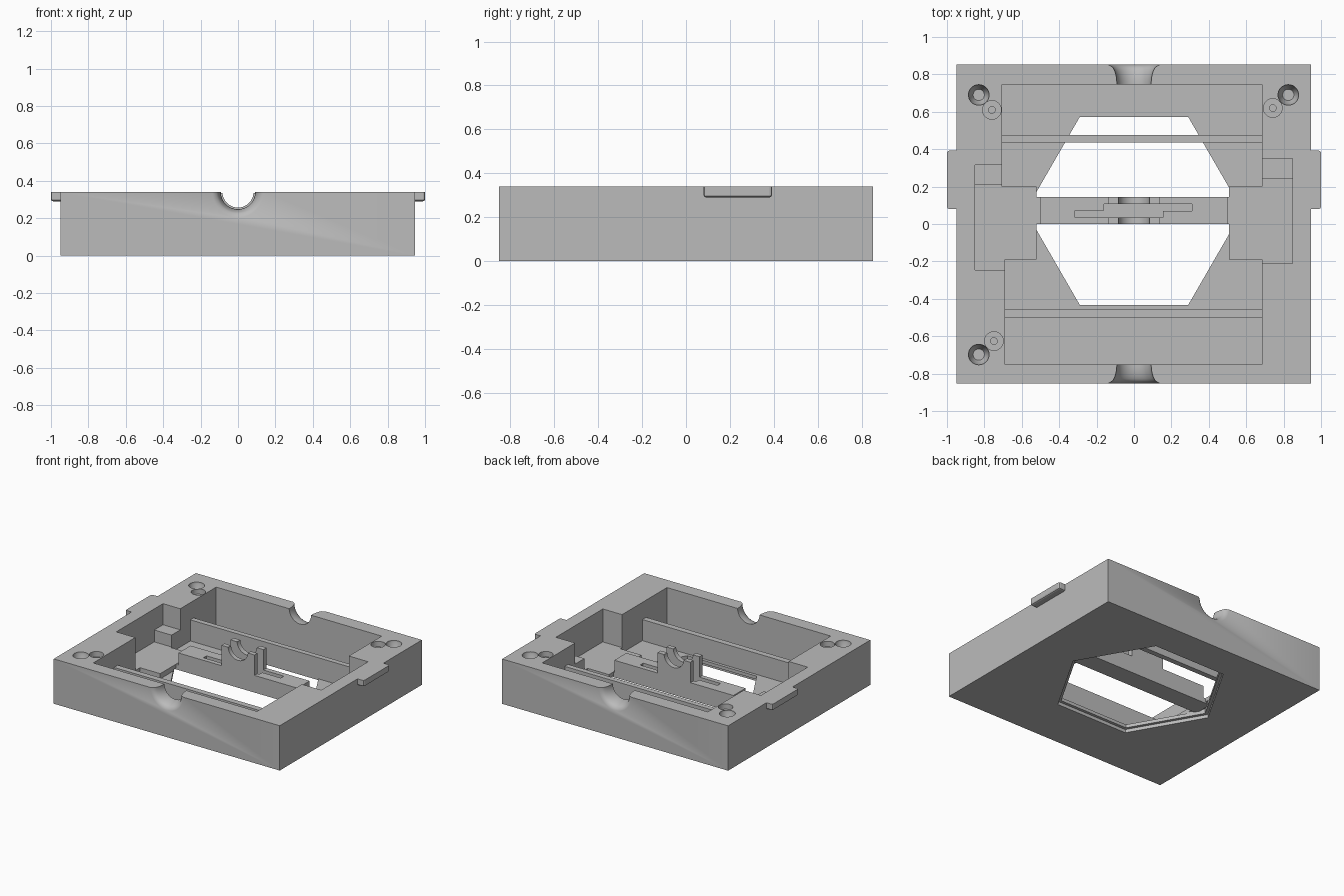
import bpy, bmesh, math
from mathutils import Matrix, Vector

if "Cube" in bpy.data.objects:
    bpy.data.objects.remove(bpy.data.objects["Cube"])

TOP, FLOOR, LEDGE, STEP = 0.34, 0.05, 0.09, 0.18
grey = bpy.data.materials.new("plain grey")
grey.diffuse_color = (0.5, 0.5, 0.5, 1)
grey.use_nodes = True
grey.node_tree.nodes["Principled BSDF"].inputs["Base Color"].default_value = grey.diffuse_color


def finish(bm, name):
    bmesh.ops.recalc_face_normals(bm, faces=bm.faces)
    me = bpy.data.meshes.new(name)
    bm.to_mesh(me)
    bm.free()
    me.materials.append(grey)
    ob = bpy.data.objects.new(name, me)
    bpy.context.collection.objects.link(ob)
    return ob


def box(name, x0, x1, y0, y1, z0, z1):
    bm = bmesh.new()
    m = Matrix.Translation(((x0 + x1) / 2, (y0 + y1) / 2, (z0 + z1) / 2))
    bmesh.ops.create_cube(bm, size=1, matrix=m @ Matrix.Diagonal((x1 - x0, y1 - y0, z1 - z0, 1)))
    return finish(bm, name)


def lathe(name, profile, matrix, n=48, turn=0):
    """Closed solid of revolution from (radius, height) points."""
    bm = bmesh.new()
    rings = []
    for r, h in profile:
        rings.append([bm.verts.new(matrix @ Vector((r * math.cos(turn + 2 * math.pi * i / n),
                                                    r * math.sin(turn + 2 * math.pi * i / n), h)))
                      for i in range(n)])
    for a, b in zip(rings, rings[1:]):
        for i in range(n):
            j = (i + 1) % n
            bm.faces.new((a[i], a[j], b[j], b[i]))
    bm.faces.new(rings[0])
    bm.faces.new(rings[-1])
    return finish(bm, name)


def cut(ob, cutter):
    """Subtract a cutter from a part, then remove the cutter."""
    mod = ob.modifiers.new("cut", 'BOOLEAN')
    mod.operation, mod.solver, mod.object = 'DIFFERENCE', 'EXACT', cutter
    bpy.context.view_layer.objects.active = ob
    bpy.ops.object.modifier_apply(modifier=mod.name)
    bpy.data.objects.remove(cutter)


def smooth(ob):
    bpy.ops.object.select_all(action='DESELECT')
    ob.select_set(True)
    bpy.context.view_layer.objects.active = ob
    bpy.ops.object.shade_smooth_by_angle(angle=math.radians(30))


# Tray body with its stepped pockets
body = box("tray_body", -0.95, 0.947, -0.852, 0.852, 0, TOP)
for x0, x1, y0, y1, z in (
        (-0.705, 0.685, 0.20, 0.745, FLOOR),
        (-0.69, 0.685, -0.75, -0.19, FLOOR),
        (-0.52, 0.507, -0.25, 0.25, FLOOR),
        (-0.85, -0.45, -0.19, 0.21, LEDGE),
        (-0.85, -0.65, -0.245, 0.20, LEDGE),
        (0.45, 0.847, -0.19, 0.20, LEDGE),
        (0.65, 0.847, -0.212, 0.24, LEDGE),
        (-0.85, -0.65, 0.15, 0.315, STEP),
        (0.65, 0.847, 0.15, 0.35, STEP)):
    cut(body, box("cutter", x0, x1, y0, y1, z, 0.5))

# Hexagonal window with a shallow rebate underneath
for r, z in ((0.58, FLOOR + 0.01), (0.605, 0.025)):
    cut(body, lathe("cutter", [(r, -0.1), (r, z)], Matrix.Translation((0, 0.07, 0)), 6))

# Flared half-round notches in the front and back walls
flare = [(0.137, -0.05)]
for i in range(9):
    d = 0.1 * i / 8
    flare.append((0.092 + 0.045 * (1 - math.sqrt(max(0, 1 - (1 - d / 0.1) ** 2))), d))
flare.append((0.092, 0.16))
for side in (-1, 1):
    m = Matrix.Translation((0, side * 0.852, TOP)) @ Matrix.Rotation(side * math.pi / 2, 4, 'X')
    cut(body, lathe("cutter", flare, m, 64, 0.02))

# Countersunk holes and small counterbored holes near three corners
for x, y in ((-0.83, 0.69), (0.825, 0.69), (-0.83, -0.698)):
    cut(body, lathe("cutter", [(0.03, TOP - 0.07), (0.055, TOP - 0.015), (0.055, 0.5)],
                    Matrix.Translation((x, y, 0)), 32))
for x, y in ((-0.76, 0.61), (0.742, 0.62), (-0.749, -0.626)):
    cut(body, lathe("cutter", [(0.018, TOP - 0.12), (0.018, TOP - 0.04), (0.05, TOP - 0.04), (0.05, 0.5)],
                    Matrix.Translation((x, y, 0)), 32))
smooth(body)

# Long upright ribs
box("back_rib", -0.706, 0.686, 0.435, 0.475, FLOOR - 0.01, 0.21)
box("front_rib", -0.691, 0.686, -0.50, -0.455, FLOOR - 0.01, 0.21)

# Crossbar: foot, beam and cradle post as one stepped profile
half = [(0.56, FLOOR), (0.56, LEDGE - 0.002), (0.5, LEDGE - 0.002), (0.5, STEP), (0.138, STEP), (0.138, 0.335)]
outline = half + [(-x, z) for x, z in reversed(half)]
bm = bmesh.new()
face = bm.faces.new([bm.verts.new((x, 0, z)) for x, z in outline])
ext = bmesh.ops.extrude_face_region(bm, geom=[face])
bmesh.ops.translate(bm, vec=(0, 0.145, 0), verts=[v for v in ext["geom"] if isinstance(v, bmesh.types.BMVert)])
bar = finish(bm, "crossbar")
cut(bar, lathe("cutter", [(0.083, -0.2), (0.083, 0.2)],
               Matrix.Translation((0, 0.07, TOP)) @ Matrix.Rotation(math.pi / 2, 4, 'X'), 48, 0.02))
cut(bar, box("cutter", -0.315, 0.155, 0.035, 0.072, 0.12, 0.5))
cut(bar, box("cutter", -0.16, 0.31, 0.07, 0.107, 0.12, 0.5))
smooth(bar)

# Side tabs with softened lower edges
for name, x0, x1 in (("left_tab", -1.0, -0.94), ("right_tab", 0.937, 1.0)):
    tab = box(name, x0, x1, 0.08, 0.392, 0.29, TOP)
    bm = bmesh.new()
    bm.from_mesh(tab.data)
    edges = [e for e in bm.edges if min(v.co.z for v in e.verts) < 0.3
             and max(abs(v.co.x) for v in e.verts) > 0.99]
    bmesh.ops.bevel(bm, geom=edges, offset=0.012, segments=2, affect='EDGES', profile=0.5)
    bm.to_mesh(tab.data)
    bm.free()
